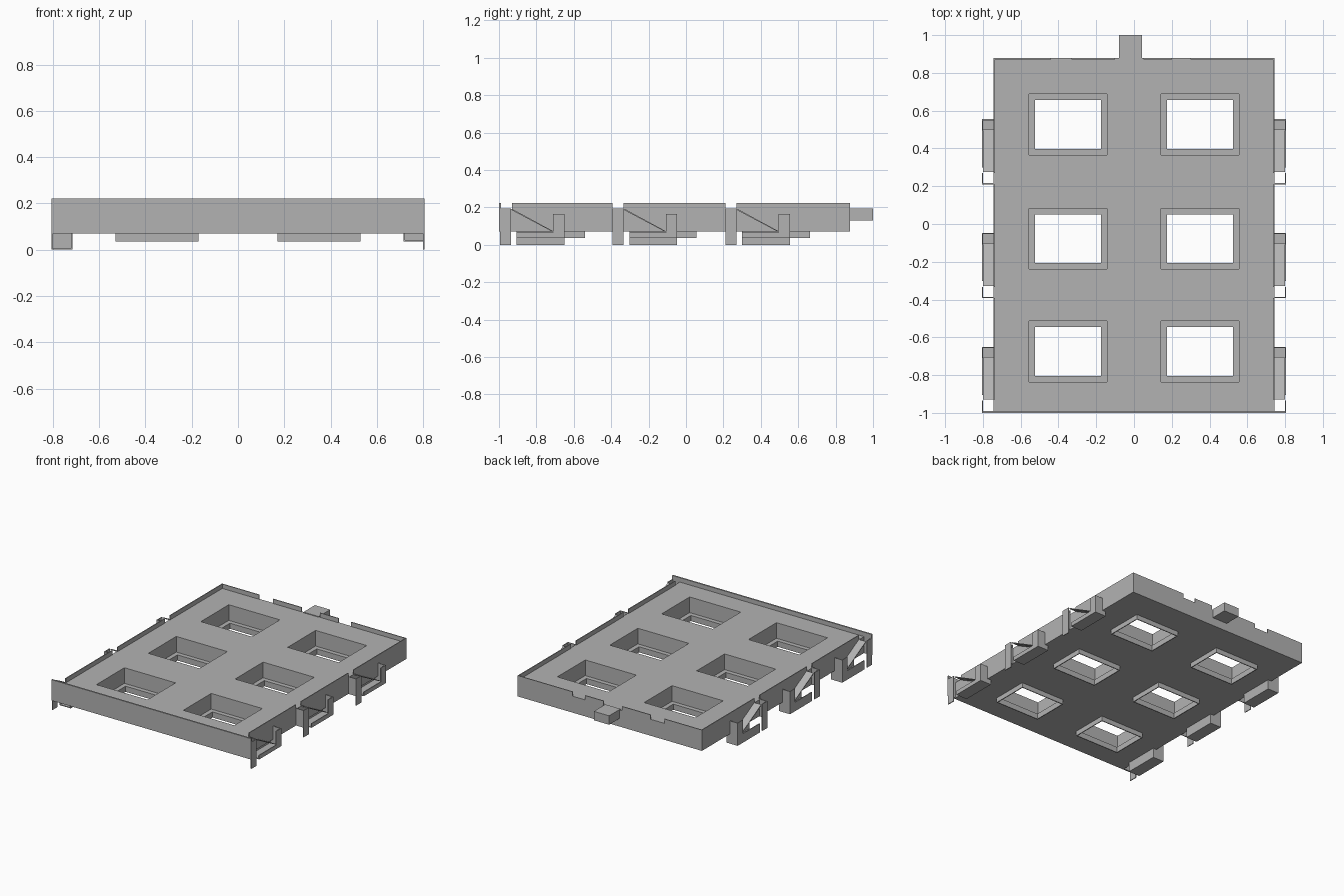
import bpy, bmesh

if "Cube" in bpy.data.objects:
    bpy.data.objects.remove(bpy.data.objects["Cube"])

grey = bpy.data.materials.new("light grey")
grey.diffuse_color = (0.45, 0.45, 0.45, 1)
grey.use_nodes = True
grey.node_tree.nodes["Principled BSDF"].inputs["Base Color"].default_value = grey.diffuse_color


def finish(name, bm):
    bmesh.ops.recalc_face_normals(bm, faces=bm.faces)
    me = bpy.data.meshes.new(name)
    bm.to_mesh(me)
    bm.free()
    ob = bpy.data.objects.new(name, me)
    me.materials.append(grey)
    bpy.context.collection.objects.link(ob)
    return ob


def add_box(bm, x0, x1, y0, y1, z0, z1):
    vs = bmesh.ops.create_cube(bm, size=1)["verts"]
    for v in vs:
        v.co.x = x0 if v.co.x < 0 else x1
        v.co.y = y0 if v.co.y < 0 else y1
        v.co.z = z0 if v.co.z < 0 else z1


def boxes(name, specs):
    bm = bmesh.new()
    for s in specs:
        add_box(bm, *s)
    return finish(name, bm)


T = 0.006            # sheet thickness
X = 0.743            # half width of tray
BOTTOM, FLOOR, RIM = 0.07, 0.19, 0.222
YF, YB = -0.995, 0.878
window_x = (-0.35, 0.35)
window_y = (-0.675, -0.078, 0.527)
clip_y = (-0.995, -0.393, 0.21)

# Tray slab with stepped windows cut through it
slab = boxes("tray_slab", [(-X, X, YF, YB, BOTTOM, FLOOR)])
wells, holes, necks = [], [], []
for cx in window_x:
    for cy in window_y:
        wells.append((cx - .206, cx + .206, cy - .161, cy + .161, BOTTOM + T, 0.4))
        a, b = 0.174, 0.129
        holes.append((cx - a, cx + a, cy - b, cy + b, -0.1, 0.1))
        # thin neck hanging below each window
        for s in (-1, 1):
            xs = sorted((cx + s * a, cx + s * (a + T)))
            ys = sorted((cy + s * b, cy + s * (b + T)))
            necks.append((*xs, cy - b - T, cy + b + T, 0.035, BOTTOM + 0.001))
            necks.append((cx - a, cx + a, *ys, 0.035, BOTTOM + 0.001))
for name, specs in (("well_cutter", wells), ("hole_cutter", holes)):
    cutter = boxes(name, specs)
    cutter.hide_render = True
    mod = slab.modifiers.new(name, 'BOOLEAN')
    mod.operation = 'DIFFERENCE'
    mod.solver = 'EXACT'
    mod.object = cutter
    bpy.context.view_layer.objects.active = slab
    bpy.ops.object.modifier_apply(modifier=name)
    bpy.data.objects.remove(cutter)
boxes("window_necks", necks)

# Raised rim: wide front wall, notched side walls and notched back wall
boxes("front_wall", [(-0.805, 0.805, YF - 0.005, YF + T, BOTTOM, RIM)])
rim = []
for x0, x1 in ((-X, -0.44), (-0.33, -0.10), (0.05, 0.20), (0.30, X)):
    rim.append((x0, x1, YB - T, YB, FLOOR - 0.001, RIM))
for s in (-1, 1):
    xs = sorted((s * X, s * (X - T)))
    for y0, y1 in ((-0.93, -0.393), (-0.333, 0.21), (0.27, YB)):
        rim.append((*xs, y0, y1, FLOOR - 0.001, RIM))
boxes("tray_rim", rim)

# Rear locating tab
boxes("rear_tab", [(-0.08, 0.043, YB - 0.01, 1.0, 0.13, 0.195)])

# Side clips: hanging pocket, upright post, front plate and sloping strut
for side, s, low in (("left", -1, 0.0), ("right", 1, 0.035)):
    for i, y in enumerate(clip_y):
        bm = bmesh.new()

        def part(xa, xb, y0, y1, z0, z1):
            add_box(bm, *sorted((s * xa, s * xb)), y + y0, y + y1, z0, z1)

        out = 0.805
        part(0.715, out, 0.09, 0.345, low, low + T)            # pocket floor
        part(out - T, out, 0.09, 0.345, low, 0.065)            # pocket outer wall
        part(0.715, 0.715 + T, 0.09, 0.345, low, BOTTOM)       # pocket inner wall
        part(0.715, out, 0.345 - T, 0.345, low, BOTTOM)        # pocket end
        part(out - T, out, 0.285, 0.345, 0.06, 0.165)          # post
        part(X, out, 0.345 - T, 0.345, 0.06, 0.165)            # post back
        part(out - T, out, 0, 0.06, 0, 0.195)                  # front side plate
        part(X, out, 0, T, BOTTOM, 0.195)                      # front plate
        # sloping strut
        prof = ((0.065, 0.192), (0.29, 0.07), (0.28, 0.07), (0.065, 0.184))
        vs = [bm.verts.new((s * X, y + a, b)) for a, b in prof]
        f = bm.faces.new(vs)
        ext = bmesh.ops.extrude_face_region(bm, geom=[f])["geom"]
        for v in ext:
            if isinstance(v, bmesh.types.BMVert):
                v.co.x = s * (out - T)
        finish(f"{side}_clip_{i + 1}", bm)
